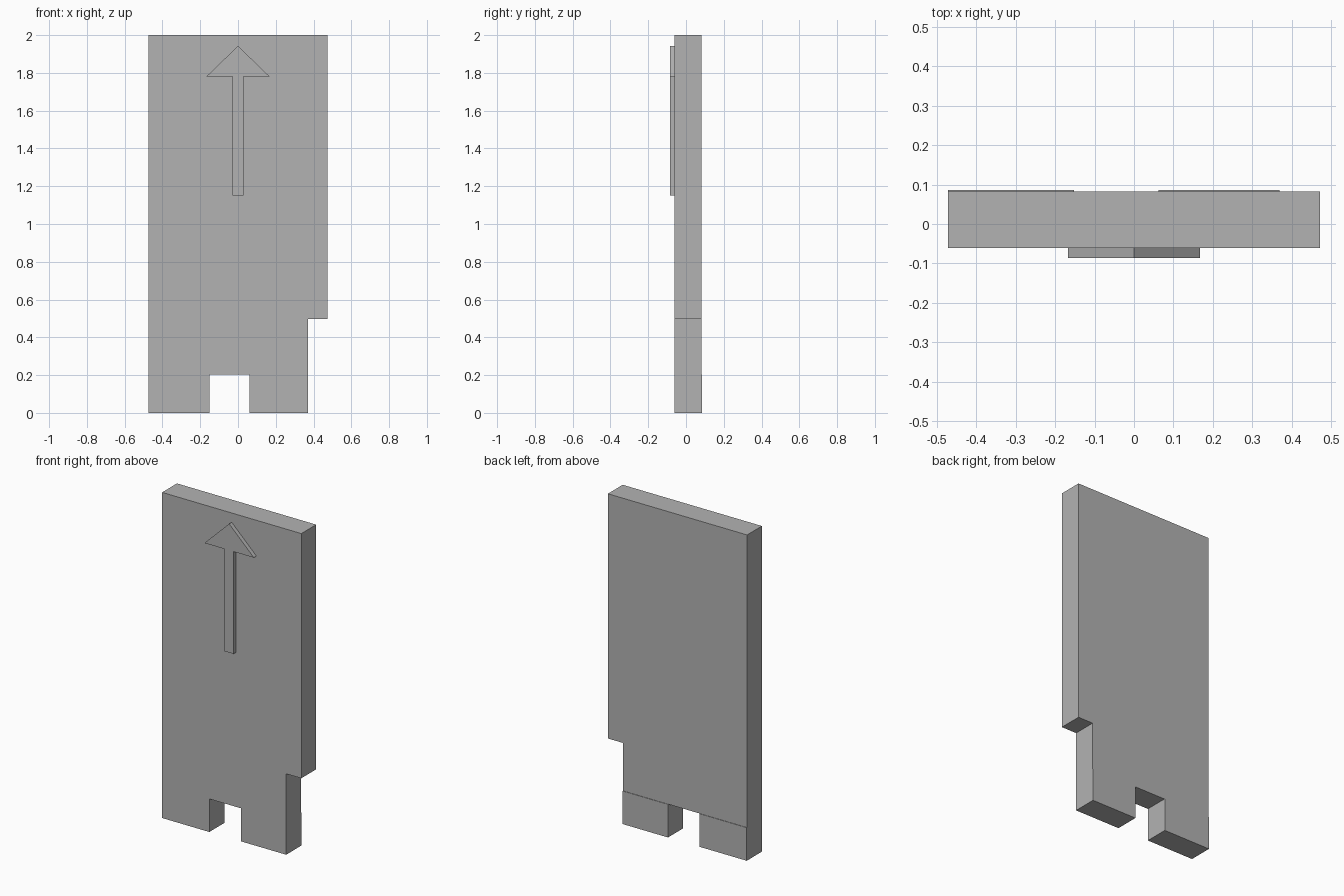
import bpy
import bmesh

cube = bpy.data.objects.get("Cube")
if cube:
    bpy.data.objects.remove(cube, do_unlink=True)

# Single matte grey
grey = bpy.data.materials.new("grey")
grey.use_nodes = True
colour = (0.45, 0.45, 0.45, 1)
grey.diffuse_color = colour
grey.node_tree.nodes["Principled BSDF"].inputs["Base Color"].default_value = colour


def plate(name, outline, front, back):
    """Extrude an x-z outline from y = front to y = back."""
    bm = bmesh.new()
    face = bm.faces.new([bm.verts.new((x, front, z)) for x, z in outline])
    grown = bmesh.ops.extrude_face_region(bm, geom=[face])["geom"]
    verts = [v for v in grown if isinstance(v, bmesh.types.BMVert)]
    bmesh.ops.translate(bm, verts=verts, vec=(0, back - front, 0))
    bmesh.ops.recalc_face_normals(bm, faces=bm.faces)
    mesh = bpy.data.meshes.new(name)
    bm.to_mesh(mesh)
    bm.free()
    mesh.materials.append(grey)
    obj = bpy.data.objects.new(name, mesh)
    bpy.context.collection.objects.link(obj)
    return obj


FRONT, BACK, FOOT_BACK = -0.061, 0.083, 0.086
LEFT, RIGHT, STEP = 0.473, -0.473, 0.37
SLOT_RIGHT, SLOT_LEFT, SLOT_TOP = -0.152, 0.062, 0.203

# Slab with a stepped left edge and a slot in its bottom edge
plate("slab", [(RIGHT, 0), (SLOT_RIGHT, 0), (SLOT_RIGHT, SLOT_TOP),
               (SLOT_LEFT, SLOT_TOP), (SLOT_LEFT, 0), (STEP, 0),
               (STEP, 0.497), (LEFT, 0.497), (LEFT, 2), (RIGHT, 2)],
      FRONT, BACK)

# Thin thickening on the back of both feet
for name, a, b in (("right_foot_back", RIGHT, SLOT_RIGHT),
                   ("left_foot_back", SLOT_LEFT, STEP)):
    plate(name, [(a, 0), (b, 0), (b, SLOT_TOP), (a, SLOT_TOP)], BACK, FOOT_BACK)

# Raised arrow on the front
half = [(0.03, 1.152), (0.03, 1.78), (0.168, 1.78)]
arrow = half + [(0, 1.943)] + [(-x, z) for x, z in reversed(half)]
plate("arrow", arrow, -0.086, FRONT)
